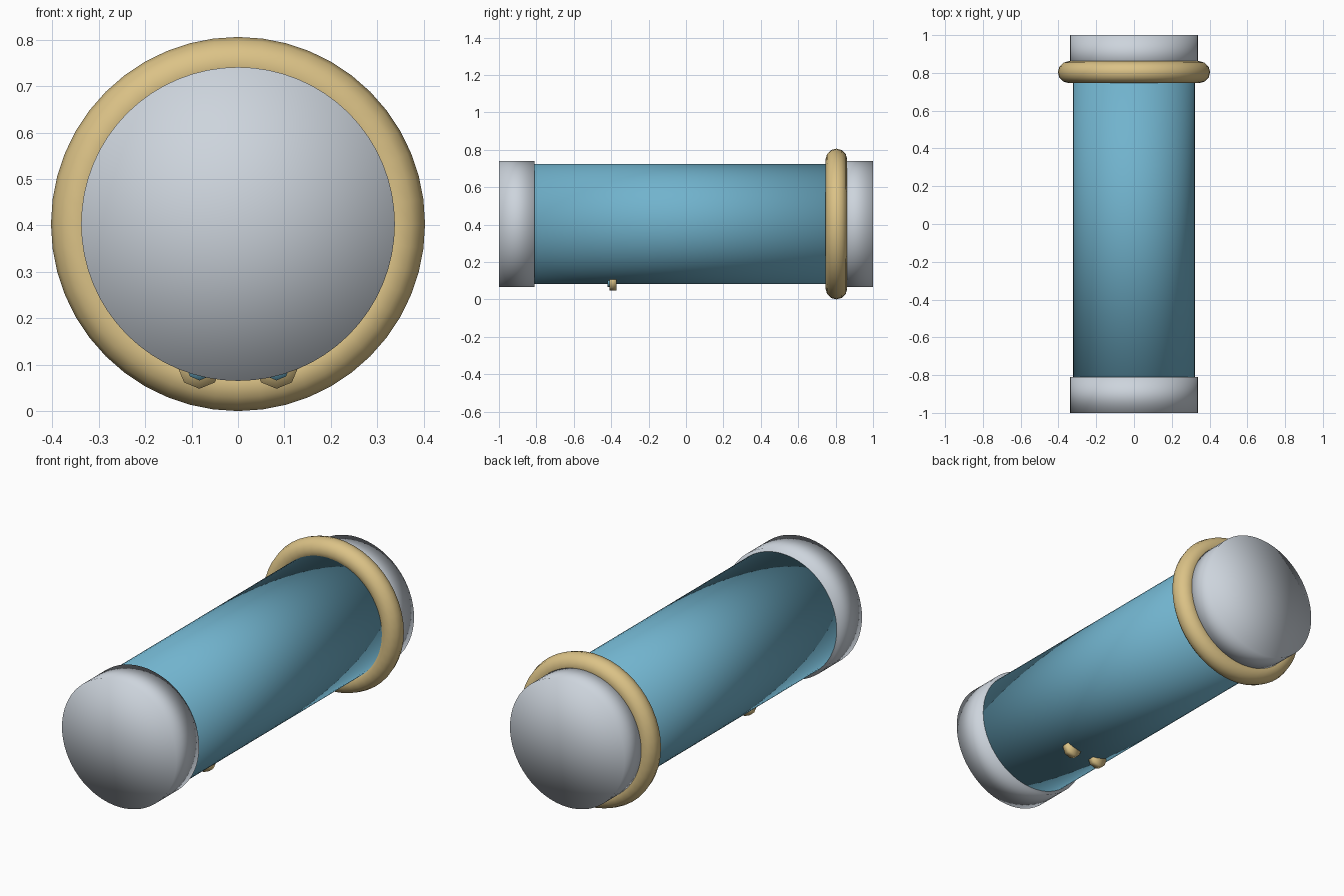
import bpy
import bmesh
import math
from mathutils import Matrix

cube = bpy.data.objects.get("Cube")
if cube:
    bpy.data.objects.remove(cube, do_unlink=True)

AXIS_Z = 0.403  # height of the long axis


def make_material(name, color):
    mat = bpy.data.materials.new(name)
    mat.use_nodes = True
    mat.diffuse_color = (*color, 1)
    mat.node_tree.nodes["Principled BSDF"].inputs["Base Color"].default_value = (*color, 1)
    return mat


silver = make_material("silver grey", (0.61, 0.66, 0.72))
tan = make_material("warm tan", (0.71, 0.54, 0.24))
blue = make_material("soft blue", (0.165, 0.45, 0.61))


def cylinder(name, mat, radius, y0, y1, x=0, z=AXIS_Z, sides=64):
    """Closed, fully smooth cylinder lying along y, with fan-filled ends."""
    bm = bmesh.new()
    bmesh.ops.create_cone(bm, cap_ends=True, segments=sides,
                          radius1=radius, radius2=radius, depth=y1 - y0)
    ends = [f for f in bm.faces if len(f.verts) > 4]
    bmesh.ops.poke(bm, faces=ends)
    bmesh.ops.rotate(bm, verts=bm.verts, matrix=Matrix.Rotation(math.pi / 2, 3, 'X'))
    for f in bm.faces:
        f.smooth = True
    mesh = bpy.data.meshes.new(name)
    bm.to_mesh(mesh)
    bm.free()
    mesh.materials.append(mat)
    obj = bpy.data.objects.new(name, mesh)
    obj.location = (x, (y0 + y1) / 2, z)
    bpy.context.collection.objects.link(obj)
    return obj


# Long body tube
cylinder("body_tube", blue, 0.322, -0.95, 0.95)

# End caps
cylinder("front_cap", silver, 0.338, -1.0, -0.81)
cylinder("back_cap", silver, 0.338, 0.81, 1.0)

# Collar ring around the back end
bpy.ops.mesh.primitive_torus_add(major_segments=48, minor_segments=12,
                                 major_radius=0.345, minor_radius=0.058,
                                 location=(0, 0.804, AXIS_Z),
                                 rotation=(math.pi / 2, 0, 0))
ring = bpy.context.object
ring.name = "collar_ring"
ring.data.materials.append(tan)
bpy.ops.object.shade_smooth()

# Pair of small studs with blue centres, half sunk into the underside
for side, x in (("left", 0.083), ("right", -0.083)):
    cylinder(side + "_stud", tan, 0.047, -0.409, -0.372, x, 0.095, 8)
    cylinder(side + "_stud_centre", blue, 0.029, -0.42, -0.39, x, 0.095, 8)
